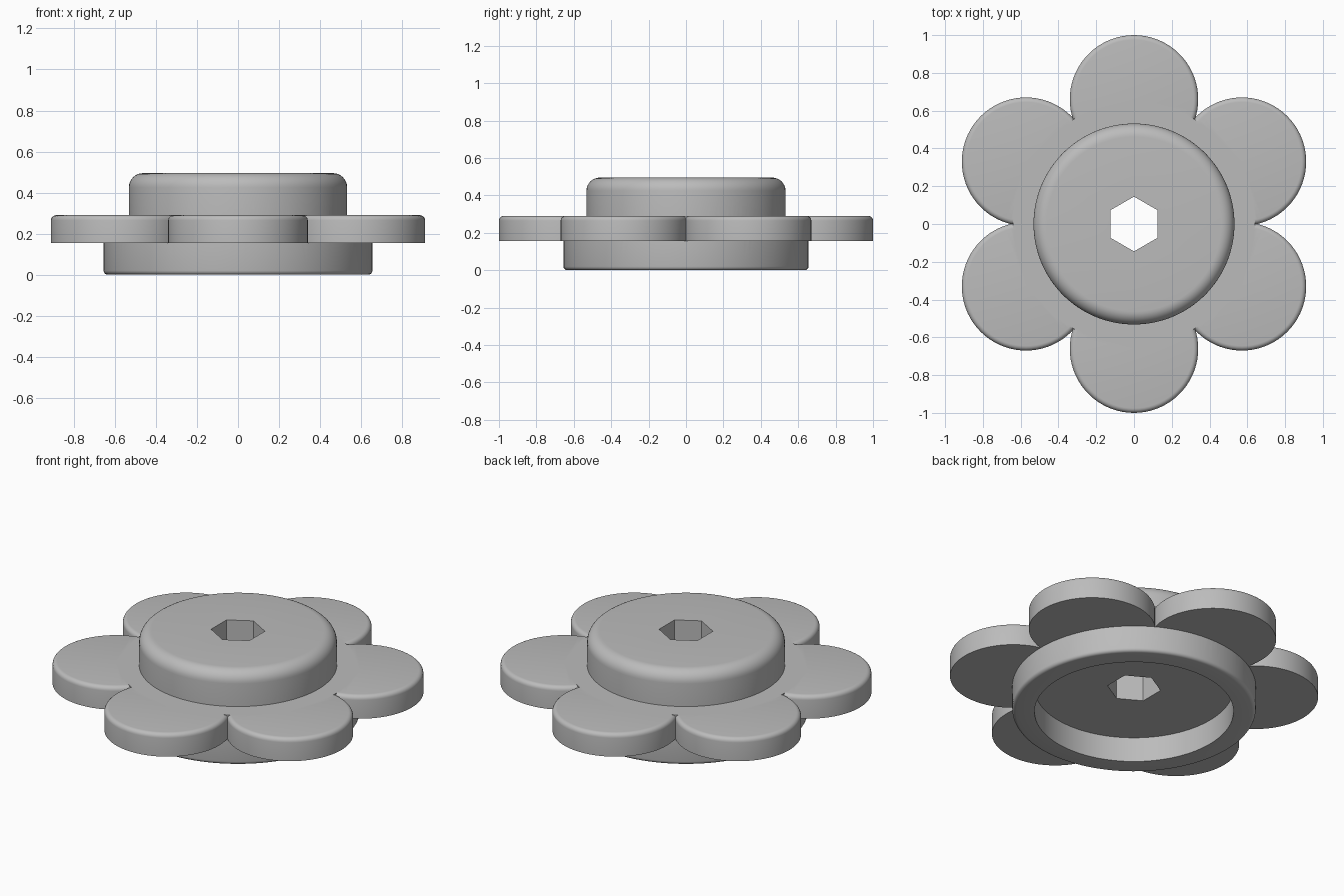
import bpy
import bmesh
from math import sin, cos, pi, radians
from mathutils import Matrix, Vector

cube = bpy.data.objects.get("Cube")
if cube:
    bpy.data.objects.remove(cube, do_unlink=True)

PETALS = 6
PETAL_RADIUS = 0.34
PETAL_OFFSET = 0.66
PETAL_BOTTOM, PETAL_TOP = 0.155, 0.29

grey = bpy.data.materials.new("plain_grey")
grey.use_nodes = True
colour = (0.5, 0.5, 0.5, 1)
grey.diffuse_color = colour
grey.node_tree.nodes["Principled BSDF"].inputs["Base Color"].default_value = colour


def fillet(cx, cz, r, start, end, steps):
    """Points of a rounded profile corner, angles in degrees."""
    angles = [radians(start + (end - start) * i / steps) for i in range(steps + 1)]
    return [(cx + r * cos(a), cz + r * sin(a)) for a in angles]


def lathe(name, profile, sides, centre=(0, 0, 0)):
    """Closed solid turned from a profile that runs from axis to axis."""
    bm = bmesh.new()
    rings = []
    for r, z in profile:
        if r == 0:
            rings.append([bm.verts.new((0, 0, z))] * sides)
        else:
            rings.append([bm.verts.new((r * sin(2 * pi * i / sides),
                                        r * cos(2 * pi * i / sides), z))
                          for i in range(sides)])
    for a, b in zip(rings, rings[1:]):
        for i in range(sides):
            j = (i + 1) % sides
            corners = list(dict.fromkeys((a[i], a[j], b[j], b[i])))
            bm.faces.new(corners)
    bmesh.ops.recalc_face_normals(bm, faces=bm.faces)
    bmesh.ops.translate(bm, verts=bm.verts, vec=centre)
    mesh = bpy.data.meshes.new(name)
    bm.to_mesh(mesh)
    bm.free()
    mesh.materials.append(grey)
    obj = bpy.data.objects.new(name, mesh)
    bpy.context.collection.objects.link(obj)
    return obj


def combine(target, other, operation):
    """Apply a boolean with another solid, then discard that solid."""
    mod = target.modifiers.new(operation.lower(), 'BOOLEAN')
    mod.operation = operation
    mod.solver = 'EXACT'
    mod.object = other
    bpy.context.view_layer.objects.active = target
    bpy.ops.object.modifier_apply(modifier=mod.name)
    bpy.data.objects.remove(other, do_unlink=True)


# Turned body: recess underneath, base ring, plate core and rounded hub
body = [(0, 0.147), (0.535, 0.147), (0.535, 0)]
body += fillet(0.635, 0.02, 0.02, -90, 0, 4)
body += [(0.655, 0.16), (0.64, 0.16), (0.64, PETAL_TOP), (0.532, PETAL_TOP)]
body += fillet(0.462, 0.425, 0.07, 0, 90, 8)
body += [(0, 0.495)]
knob = lathe("flower_knob", body, 128)

# Six round petals with a softened top edge
edge = 0.025
petal = [(0, PETAL_BOTTOM), (PETAL_RADIUS, PETAL_BOTTOM)]
petal += fillet(PETAL_RADIUS - edge, PETAL_TOP - edge, edge, 0, 90, 5)
petal += [(0, PETAL_TOP)]
for i in range(PETALS):
    spin = Matrix.Rotation(2 * pi * i / PETALS, 3, 'Z')
    centre = spin @ Vector((0, PETAL_OFFSET, 0))
    combine(knob, lathe("petal", petal, 72, centre), 'UNION')

# Hexagonal bore right through the middle
bore = [(0, -0.1), (0.145, -0.1), (0.145, 0.6), (0, 0.6)]
combine(knob, lathe("hex_bore", bore, 6), 'DIFFERENCE')

knob.select_set(True)
bpy.context.view_layer.objects.active = knob
bpy.ops.object.shade_smooth_by_angle(angle=radians(30))
